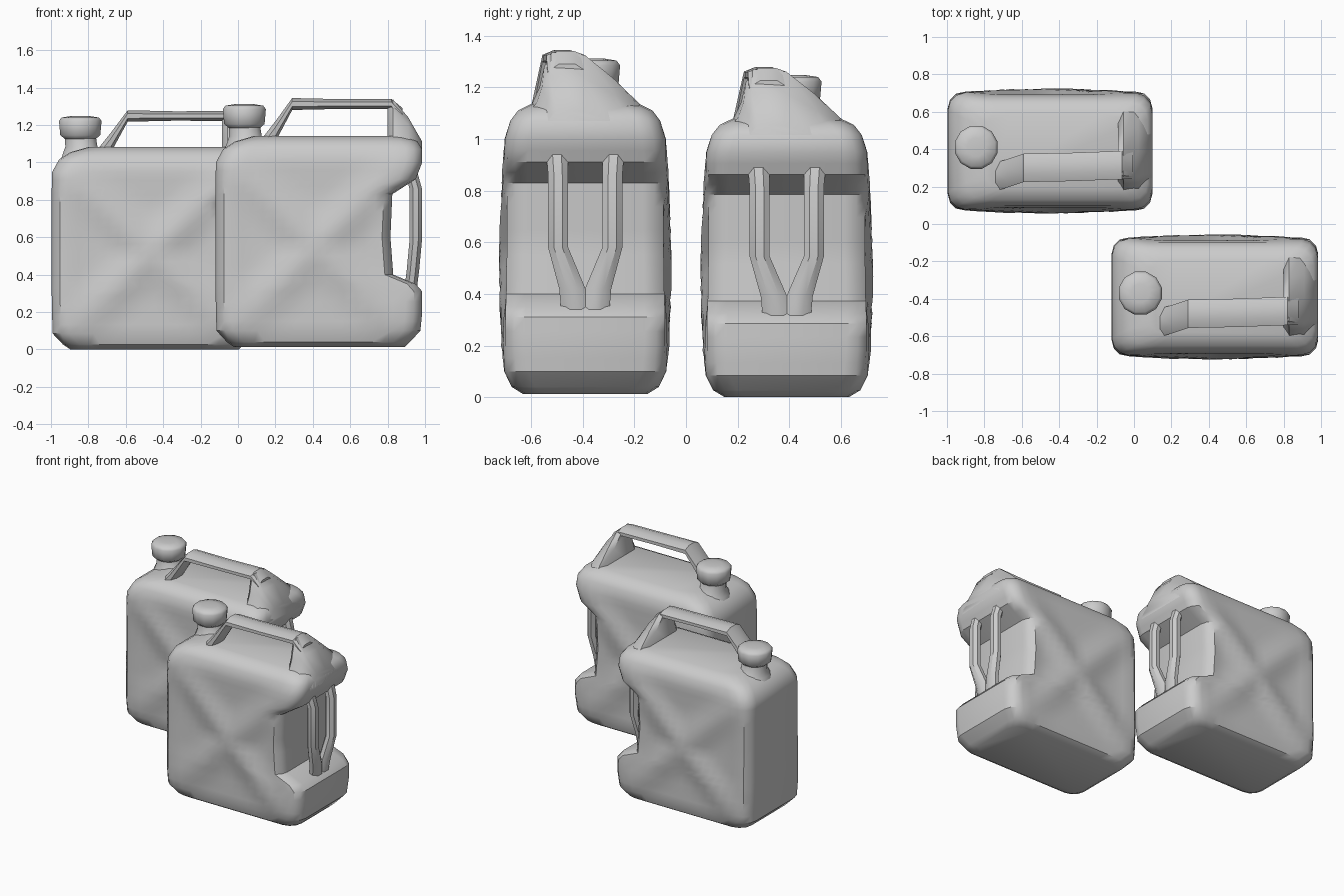
import bpy
import bmesh
from math import cos, sin, pi, radians
from mathutils import Vector

cube = bpy.data.objects.get("Cube")
if cube:
    bpy.data.objects.remove(cube)

grey = bpy.data.materials.new("plain grey")
grey.use_nodes = True
colour = (0.6, 0.6, 0.6, 1)
grey.diffuse_color = colour
grey.node_tree.nodes["Principled BSDF"].inputs["Base Color"].default_value = colour

CY = -0.39  # depth centre of the first can


def loft(name, rings, place, angle=35):
    """Skin a list of closed rings, cap both ends and place the result."""
    bm = bmesh.new()
    loops = [[bm.verts.new(place(Vector(p))) for p in ring] for ring in rings]
    for a, b in zip(loops, loops[1:]):
        n = len(a)
        for i in range(n):
            j = (i + 1) % n
            bm.faces.new((a[i], a[j], b[j], b[i]))
    bm.faces.new(loops[0][::-1])
    bm.faces.new(loops[-1])
    bmesh.ops.recalc_face_normals(bm, faces=bm.faces)
    mesh = bpy.data.meshes.new(name)
    bm.to_mesh(mesh)
    bm.free()
    mesh.materials.append(grey)
    obj = bpy.data.objects.new(name, mesh)
    bpy.context.collection.objects.link(obj)
    bpy.ops.object.select_all(action='DESELECT')
    obj.select_set(True)
    bpy.context.view_layer.objects.active = obj
    bpy.ops.object.shade_smooth_by_angle(angle=radians(angle))
    return obj


def oval(centre, a, b, sides=8):
    """Ring around a centre spanned by two half-axis vectors."""
    c, a, b = Vector(centre), Vector(a), Vector(b)
    turn = pi / sides
    return [c + a * cos(2 * pi * i / sides + turn) + b * sin(2 * pi * i / sides + turn)
            for i in range(sides)]


def crease(x, z):
    """Outward offset of the broad faces: raised diagonal ribs, dents between."""
    u, v = abs(x - 0.42) / 0.5, abs(z - 0.55) / 0.5
    m = min(1, max(u, v))
    dent = min(1, abs(u - v) / 0.4)
    return 0.022 * (1 - m) - 0.03 * dent * (1 - m ** 4)


def body_ring(z, x0, x1, h):
    r = 0.09
    pts = []
    cols = 14
    for side in (-1, 1):
        xa, xb = (x0 + r, x1 - r) if side < 0 else (x1 - r, x0 + r)
        for i in range(cols + 1):
            x = xa + (xb - xa) * i / cols
            pts.append((x, CY + side * (h + crease(x, z)), z))
        # rounded corners and the narrow side wall
        for k in (1, 2, 3):
            t = k * pi / 6
            pts.append((xb - side * r * sin(t), CY + side * (h - r + r * cos(t)), z))
        for k in (3, 2, 1):
            t = k * pi / 6
            pts.append((xb - side * r * sin(t), CY - side * (h - r + r * cos(t)), z))
    return pts


# height, left edge, right edge, half depth
BODY = [(0.012, -0.02, 0.89, 0.24), (0.04, -0.06, 0.92, 0.285),
        (0.1, -0.115, 0.975, 0.312), (0.2, -0.118, 0.985, 0.32),
        (0.31, -0.12, 0.985, 0.32), (0.35, -0.12, 0.95, 0.32),
        (0.40, -0.12, 0.83, 0.318), (0.6, -0.12, 0.815, 0.315),
        (0.83, -0.12, 0.825, 0.315), (0.91, -0.12, 0.95, 0.315),
        (1.0, -0.118, 0.985, 0.31), (1.07, -0.08, 0.985, 0.29),
        (1.11, -0.02, 0.96, 0.26), (1.14, 0.08, 0.9, 0.2)]


def body_rings():
    rows = []
    for a, b in zip(BODY, BODY[1:]):
        n = max(1, round((b[0] - a[0]) / 0.05))
        rows += [[p + (q - p) * i / n for p, q in zip(a, b)] for i in range(n)]
    rows.append(BODY[-1])
    return [body_ring(*row) for row in rows]


def shoulder_rings():
    # lopsided hump that carries the rear end of the top handle
    outline = [(-0.65, 1.0), (-0.63, 1.1), (-0.58, 1.2), (-0.56, 1.28),
               (-0.53, 1.335), (-0.39, 1.325), (-0.27, 1.235), (-0.13, 1.11), (-0.11, 1.0)]
    rings = []
    for x, tall, wide in ((0.8, 0.98, 0.7), (0.83, 1, 0.92), (0.91, 0.72, 0.98), (0.985, 0.33, 0.72)):
        rings.append([(x, CY - 0.03 + (y - CY + 0.03) * wide, 1 + (z - 1) * tall)
                      for y, z in outline])
    return rings


def build_can(prefix, place):
    loft(prefix + "_body", body_rings(), place)
    loft(prefix + "_shoulder", shoulder_rings(), place, 50)

    # top carrying handle
    path = [(0.13, -0.53, 1.07, 0.06), (0.2, -0.51, 1.165, 0.055),
            (0.29, -0.48, 1.312, 0.032), (0.55, -0.475, 1.312, 0.026),
            (0.82, -0.465, 1.312, 0.028), (0.88, -0.46, 1.24, 0.05)]
    loft(prefix + "_top_handle",
         [oval((x, y, z), (0, 0.082, 0), (0, 0, t * 1.08)) for x, y, z, t in path], place)

    # twin side grips meeting in a point below
    for label, s in (("front", -1), ("back", 1)):
        path = [(0.925, 0.11, 0.95, 0.045), (0.95, 0.105, 0.86, 0.042),
                (0.95, 0.105, 0.58, 0.042), (0.935, 0.05, 0.42, 0.055),
                (0.92, 0.03, 0.3, 0.065)]
        loft(prefix + "_side_grip_" + label,
             [oval((x, CY + s * dy, z), (0.036, 0, 0), (0, w, 0)) for x, dy, z, w in path], place)

    # spout and screw cap
    def stack(name, rows, sides):
        loft(name, [oval((x, -0.37, z), (r, 0, 0), (0, r, 0), sides) for x, z, r in rows], place, 50)

    stack(prefix + "_spout", [(0.07, 1.03, 0.16), (0.055, 1.1, 0.12),
                              (0.04, 1.14, 0.09), (0.034, 1.21, 0.085)], 12)
    stack(prefix + "_cap", [(0.034, 1.175, 0.075), (0.034, 1.205, 0.112),
                            (0.034, 1.285, 0.119), (0.034, 1.303, 0.105), (0.034, 1.312, 0.05)], 12)


build_can("front_can", lambda p: p)
build_can("rear_can", lambda p: Vector((p.x * 0.99 - 0.877, p.y + 0.78, (p.z - 0.012) * 0.96)))
